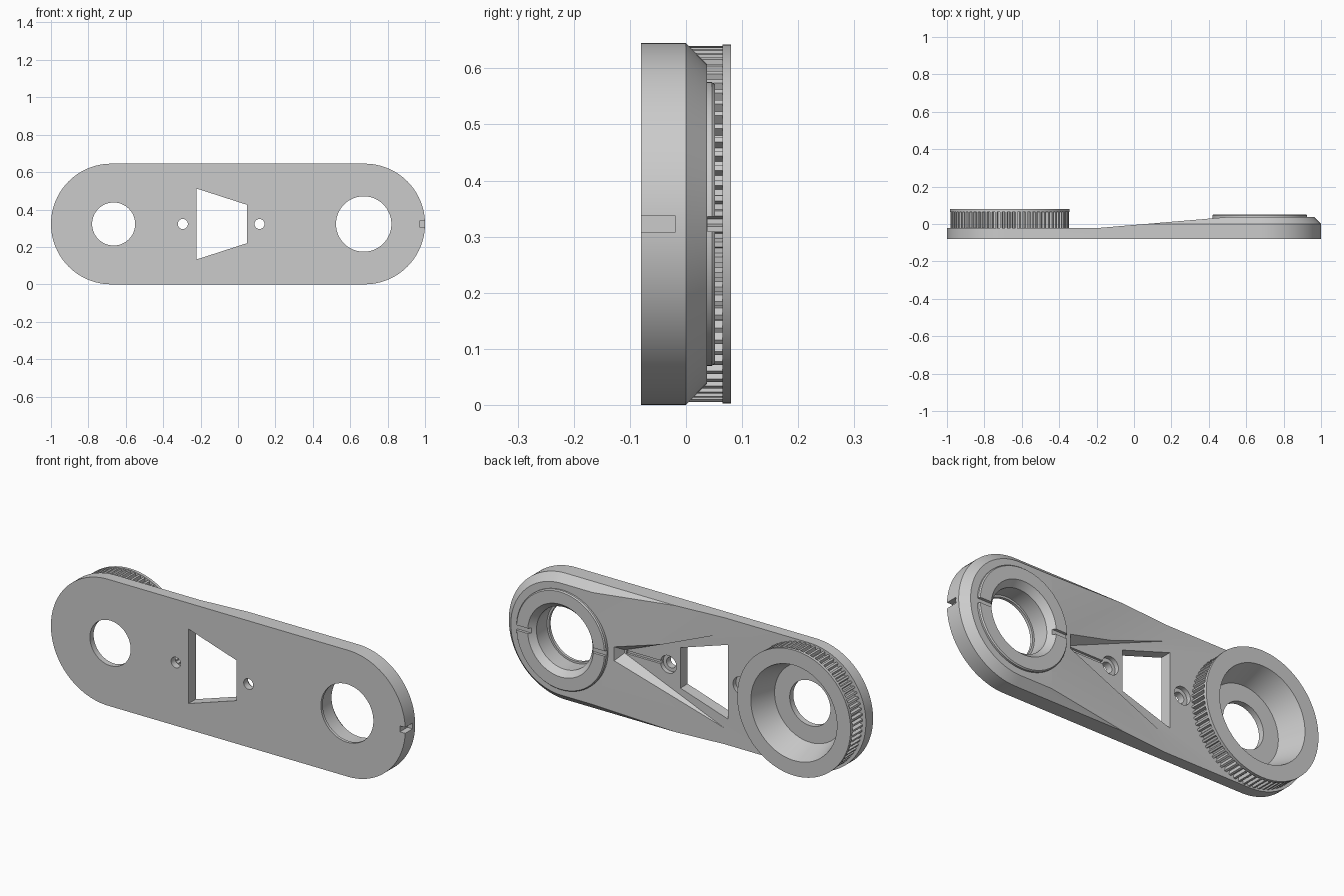
import bpy, bmesh
from math import sin, cos, pi, radians

if "Cube" in bpy.data.objects:
    bpy.data.objects.remove(bpy.data.objects["Cube"])

R = 0.3225             # end radius, also the height of the centre line
FRONT, LOW, HIGH = -0.08, -0.022, 0.037
KNOB_X, BOSS_X = -0.665, 0.672

grey = bpy.data.materials.new("plain_grey")
grey.use_nodes = True
grey.diffuse_color = (0.6, 0.6, 0.6, 1)
grey.node_tree.nodes["Principled BSDF"].inputs["Base Color"].default_value = (0.6, 0.6, 0.6, 1)


def loft(name, sections):
    """Closed solid through matching loops of points, capped at both ends."""
    bm = bmesh.new()
    rings = [[bm.verts.new(p) for p in s] for s in sections]
    n = len(rings[0])
    for a, b in zip(rings, rings[1:]):
        for i in range(n):
            j = (i + 1) % n
            bm.faces.new((a[i], a[j], b[j], b[i]))
    bm.faces.new(rings[0])
    bm.faces.new(rings[-1])
    bmesh.ops.recalc_face_normals(bm, faces=bm.faces)
    mesh = bpy.data.meshes.new(name)
    bm.to_mesh(mesh)
    bm.free()
    mesh.materials.append(grey)
    obj = bpy.data.objects.new(name, mesh)
    bpy.context.collection.objects.link(obj)
    return obj


def turned(name, x, profile, n=96):
    """Round solid about the y direction; profile holds (radius, y)."""
    ang = [2 * pi * i / n for i in range(n)]
    return loft(name, [[(x + r * cos(a), y, R + r * sin(a)) for a in ang] for r, y in profile])


def prism(name, outline, y0, y1):
    return loft(name, [[(x, y, R + z) for x, z in outline] for y in (y0, y1)])


def box(name, x0, x1, y0, y1, half):
    return prism(name, [(x0, -half), (x1, -half), (x1, half), (x0, half)], y0, y1)


def cut(obj, cutters):
    """Subtract every cutter and bake the result."""
    for c in cutters:
        c.hide_render = True
        m = obj.modifiers.new("cut", "BOOLEAN")
        m.operation, m.solver, m.object = "DIFFERENCE", "EXACT", c
    dg = bpy.context.evaluated_depsgraph_get()
    mesh = bpy.data.meshes.new_from_object(obj.evaluated_get(dg))
    obj.modifiers.clear()
    obj.data = mesh


def stadium(inset, y, n=48):
    pts = []
    for side, start in ((1, -pi / 2), (-1, pi / 2)):
        for i in range(n + 1):
            a = start + pi * i / n
            pts.append((side * (1 - R) + (R - inset) * cos(a), y, R + (R - inset) * sin(a)))
    return pts


# Plate with a chamfered back edge
plate = loft("arm_plate", [stadium(0, FRONT), stadium(0, 0), stadium(HIGH, HIGH)])

# Ramp that thins the plate towards the knob end
ramp = [(-1.1, LOW), (-0.2, LOW), (0.5, HIGH), (0.5, 0.2), (-1.1, 0.2)]
ramp_cutter = loft("ramp_cutter", [[(x, y, z) for x, y in ramp] for z in (-0.1, 0.8)])

# Tapered pocket with sloping walls
pocket = loft("pocket_cutter", [
    [(0.362, LOW, R - 0.008), (0.362, LOW, R + 0.008), (-0.2, LOW, R + 0.24), (-0.2, LOW, R - 0.24)],
    [(0.395, 0.045, R - 0.045), (0.395, 0.045, R + 0.045), (-0.2, 0.045, R + 0.25), (-0.2, 0.045, R - 0.25)]])

window = prism("window_cutter", [(-0.223, -0.19), (0.047, -0.103), (0.047, 0.103), (-0.223, 0.19)], -0.2, 0.2)
notch = box("notch_cutter", 0.97, 1.1, -0.2, -0.02, 0.015)
groove = box("groove_cutter", 0.12, 0.35, LOW - 0.012, 0.0, 0.008)
screw_holes = [turned("screw_cutter", x, [(0.027, -0.2), (0.027, -0.045), (0.045, -0.045), (0.045, 0.0)], 32)
               for x in (-0.295, 0.115)]

# Knob recess and stepped bearing bore
recess = turned("recess_cutter", KNOB_X, [(0.115, -0.2), (0.115, -0.05), (0.2, -0.05), (0.243, 0.08), (0.25, 0.1)])
bore = turned("bore_cutter", BOSS_X, [(0.148, -0.2), (0.148, -0.065), (0.158, -0.065),
                                      (0.158, 0.02), (0.185, 0.052), (0.193, 0.062)])
cutters = [ramp_cutter, pocket, window, notch, groove, recess, bore] + screw_holes
cut(plate, cutters)

# Raised bearing boss with a slot on each side
boss = turned("bearing_boss", BOSS_X, [(0.253, 0.01), (0.253, 0.046), (0.248, 0.052)])
slot = box("slot_cutter", 0.3, 1.0, HIGH + 0.001, 0.1, 0.013)
cut(boss, [bore, slot])

# Knurled knob wall
TEETH = 72
outline = []
for i in range(TEETH):
    for part, r in ((0, 0.3), (0.35, 0.3), (0.5, 0.317), (0.85, 0.317)):
        a = 2 * pi * (i + part) / TEETH
        outline.append((KNOB_X + r * cos(a), r * sin(a)))
knurl = prism("knurled_wall", outline, LOW - 0.01, 0.066)
flange = turned("knob_flange", KNOB_X, [(0.32, 0.065), (0.32, 0.08)])
for part in (knurl, flange):
    cut(part, [recess])

for c in cutters + [slot]:
    bpy.data.objects.remove(c)

# Smooth the round walls, keep the edges crisp
bpy.ops.object.select_all(action="DESELECT")
for part in (plate, boss, knurl, flange):
    part.select_set(True)
    bpy.context.view_layer.objects.active = part
bpy.ops.object.shade_smooth_by_angle(angle=radians(25))
